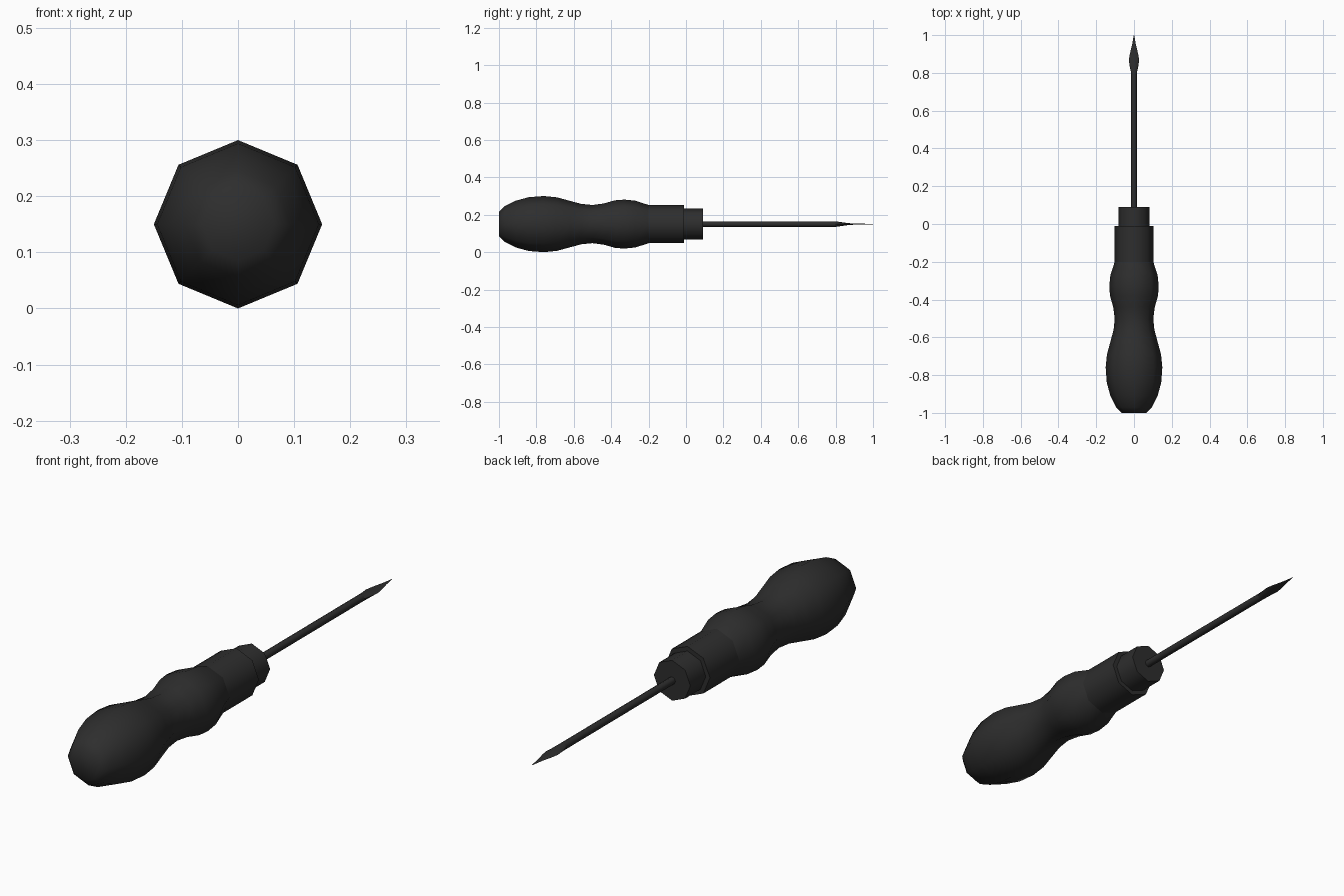
import bpy
import bmesh
from math import cos, sin, pi, radians

cube = bpy.data.objects.get("Cube")
if cube:
    bpy.data.objects.remove(cube)

SIDES = 8
AXIS_Z = 0.15

black = bpy.data.materials.new("matte_black")
black.use_nodes = True
colour = (0.027, 0.027, 0.027, 1)
black.diffuse_color = colour
bsdf = black.node_tree.nodes["Principled BSDF"]
bsdf.inputs["Base Color"].default_value = colour
bsdf.inputs["Roughness"].default_value = 0.7


def loft(name, sections, angle=50):
    """Skin octagonal rings given as (y, half width, half height) and cap both ends."""
    bm = bmesh.new()
    rings = []
    for y, w, h in sections:
        rings.append([bm.verts.new((w * cos(2 * pi * i / SIDES), y,
                                    AXIS_Z + h * sin(2 * pi * i / SIDES)))
                      for i in range(SIDES)])
    for a, b in zip(rings, rings[1:]):
        for i in range(SIDES):
            j = (i + 1) % SIDES
            bm.faces.new((a[i], a[j], b[j], b[i]))
    bm.faces.new(rings[0])
    bm.faces.new(rings[-1])
    bmesh.ops.recalc_face_normals(bm, faces=bm.faces)
    mesh = bpy.data.meshes.new(name)
    bm.to_mesh(mesh)
    bm.free()
    mesh.materials.append(black)
    obj = bpy.data.objects.new(name, mesh)
    bpy.context.collection.objects.link(obj)
    bpy.ops.object.select_all(action='DESELECT')
    obj.select_set(True)
    bpy.context.view_layer.objects.active = obj
    bpy.ops.object.shade_smooth_by_angle(angle=radians(angle))
    return obj


def turned(name, profile, angle=50):
    """Round part from (y, radius) pairs."""
    return loft(name, [(y, r, r) for y, r in profile], angle)


# Contoured grip with a pommel bulge, a waist and a finger swell
turned("handle_grip", [
    (-1.0, 0.065), (-0.97, 0.095), (-0.91, 0.125), (-0.84, 0.144),
    (-0.76, 0.15), (-0.69, 0.143), (-0.62, 0.124), (-0.56, 0.108),
    (-0.5, 0.102), (-0.44, 0.11), (-0.38, 0.127), (-0.33, 0.131),
    (-0.27, 0.125), (-0.2, 0.102)], angle=60)

# Straight neck and the narrower collar
turned("handle_neck", [(-0.21, 0.102), (-0.01, 0.102)])
turned("collar", [(-0.02, 0.083), (0.09, 0.083)])

# Thin shaft
turned("shaft", [(0.08, 0.015), (0.8, 0.015)])

# Flattened, spear-shaped tip
loft("blade_tip", [
    (0.8, 0.015, 0.015), (0.84, 0.024, 0.009), (0.87, 0.027, 0.005),
    (0.9, 0.022, 0.003), (0.95, 0.01, 0.002), (1.0, 0.001, 0.001)])
